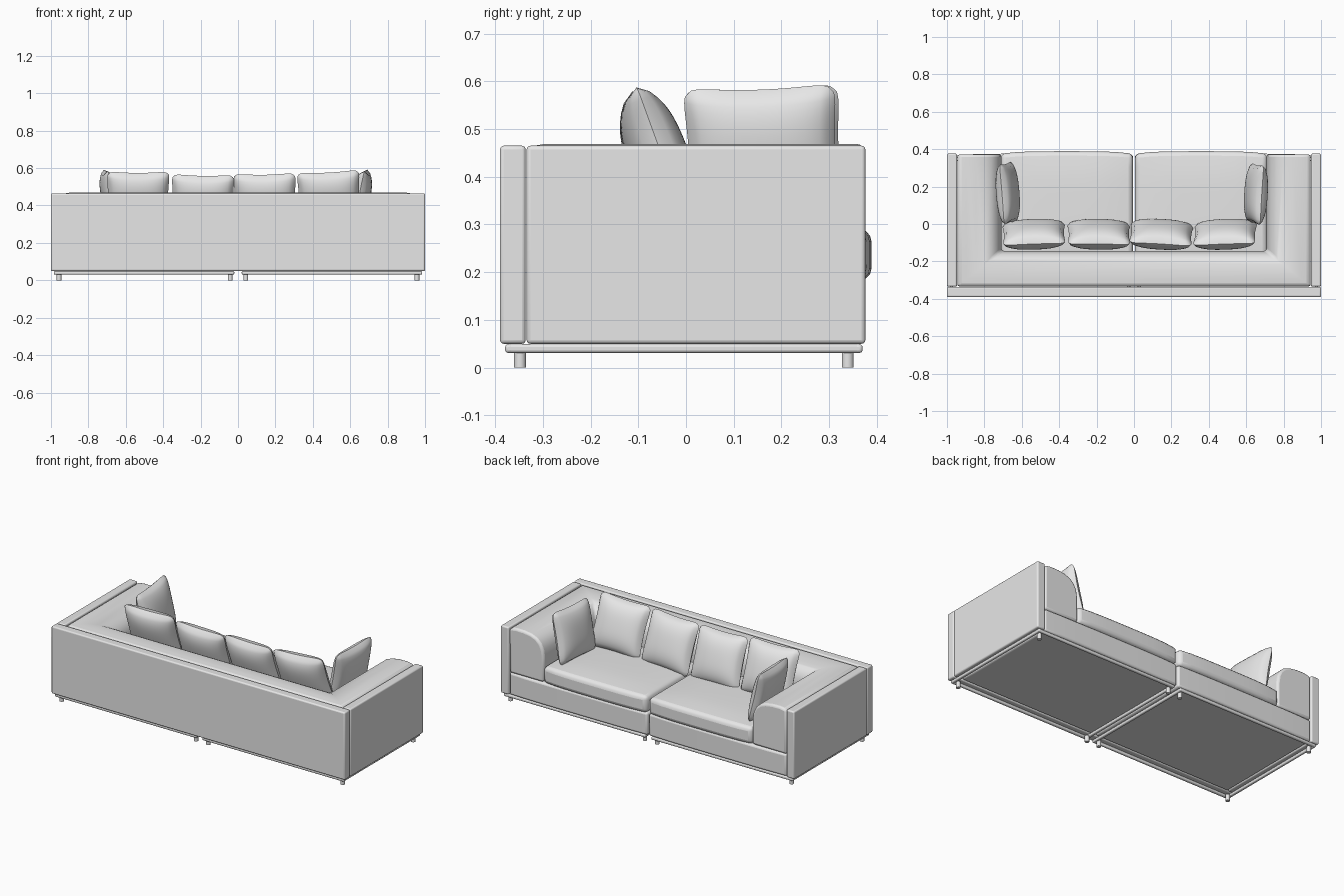
import bpy, bmesh, math
from mathutils import Matrix, Vector

cube = bpy.data.objects.get("Cube")
if cube:
    bpy.data.objects.remove(cube, do_unlink=True)


def make_material(name, rgb):
    mat = bpy.data.materials.new(name)
    mat.use_nodes = True
    mat.diffuse_color = (*rgb, 1)
    mat.node_tree.nodes["Principled BSDF"].inputs["Base Color"].default_value = (*rgb, 1)
    return mat


GREY = make_material("light grey", (0.8, 0.8, 0.8))


def finish(name, bm, bevel=0.0, segments=3):
    """Turn a bmesh into a smooth-shaded object with optional rounded edges."""
    bmesh.ops.recalc_face_normals(bm, faces=bm.faces)
    mesh = bpy.data.meshes.new(name)
    bm.to_mesh(mesh)
    bm.free()
    mesh.materials.append(GREY)
    obj = bpy.data.objects.new(name, mesh)
    bpy.context.collection.objects.link(obj)
    if bevel:
        mod = obj.modifiers.new("Rounded edges", "BEVEL")
        mod.width, mod.segments = bevel, segments
        mod.limit_method, mod.angle_limit = "ANGLE", math.radians(50)
    bpy.ops.object.select_all(action="DESELECT")
    obj.select_set(True)
    bpy.context.view_layer.objects.active = obj
    bpy.ops.object.shade_smooth_by_angle(angle=math.radians(40))
    return obj


def box(name, lo, hi, bevel, crown=0.0, bulge=0.0):
    """Rounded box; crown domes the top and bulge bows the +y face."""
    lo, hi = Vector(lo), Vector(hi)
    mid, half = (lo + hi) / 2, (hi - lo) / 2
    bm = bmesh.new()
    bmesh.ops.create_cube(bm, size=2)
    if crown or bulge:
        flat = [e for e in bm.edges if abs(e.verts[0].co.z - e.verts[1].co.z) < 0.1]
        bmesh.ops.subdivide_edges(bm, edges=flat, cuts=7, use_grid_fill=True)
    for v in bm.verts:
        u, w, t = v.co
        v.co = mid + Vector((u * half.x, w * half.y, t * half.z))
        if t > 0:
            v.co.z += crown * (1 - u ** 4) * (1 - w ** 4)
        if w > 0.99:
            v.co.y += bulge * (1 - u ** 4)
    return finish(name, bm, bevel)


def pillow(name, size, thick, loc, lean, turn, roll=0):
    """Scatter pillow: two puffed sheets with pulled-out corners, standing up."""
    bm = bmesh.new()
    bmesh.ops.create_grid(bm, x_segments=20, y_segments=20, size=1)
    grid = bm.verts[:]
    back = bmesh.ops.duplicate(bm, geom=bm.verts[:] + bm.edges[:] + bm.faces[:])
    back_verts = {g for g in back["geom"] if isinstance(g, bmesh.types.BMVert)}
    for v in grid + list(back_verts):
        u, w = v.co.x, v.co.y
        puff = (max(0, 1 - u ** 4) * max(0, 1 - w ** 4)) ** 0.5
        puff *= 1 - 0.22 * (u * u + w * w)
        side = -1 if v in back_verts else 1
        round_off = 1 - 0.09 * (u * w) ** 8
        px = u * (1 - 0.07 * (1 - w * w)) * round_off
        pz = w * (1 - 0.07 * (1 - u * u)) * round_off
        v.co = (px * size[0] / 2, side * puff * thick / 2, pz * size[1] / 2)
    bmesh.ops.remove_doubles(bm, verts=bm.verts, dist=0.0005)
    obj = finish(name, bm)
    obj.matrix_world = (Matrix.Translation(loc) @ Matrix.Rotation(math.radians(turn), 4, "Z")
                        @ Matrix.Rotation(math.radians(lean), 4, "X")
                        @ Matrix.Rotation(math.radians(roll), 4, "Y"))
    return obj


# Outer shell panels
box("back_panel", (-1, -0.39, 0.05), (1, -0.336, 0.465), 0.008)
for s, side in ((1, "left"), (-1, "right")):
    x0, x1 = sorted((s * 0.946, s))
    box(side + "_side_panel", (x0, -0.334, 0.05), (x1, 0.376, 0.465), 0.008)

    # Base and seat cushion, one per half
    x0, x1 = sorted((s * 0.005, s * 0.944))
    box(side + "_base", (x0, -0.334, 0.05), (x1, 0.37, 0.186), 0.012, 0, 0.006)
    x0, x1 = sorted((s * 0.006, s * 0.712))
    box(side + "_seat_cushion", (x0, -0.19, 0.184), (x1, 0.376, 0.288), 0.024, 0.014, 0.013)

    # Metal frame rails
    x0, x1 = sorted((s * 0.02, s * 0.985))
    for y, end in ((-0.37, "back"), (0.361, "front")):
        box(f"{side}_{end}_rail", (x0, y - 0.009, 0.031), (x1, y + 0.009, 0.049), 0.006)
    for x, end in ((x0 + 0.009, "a"), (x1 - 0.009, "b")):
        box(f"{side}_cross_rail_{end}", (x - 0.009, -0.375, 0.031), (x + 0.009, 0.366, 0.049), 0.006)

    # Round feet
    for x in (0.042, 0.957):
        for y in (-0.348, 0.339):
            bm = bmesh.new()
            bmesh.ops.create_cone(bm, cap_ends=True, segments=20, radius1=0.0125, radius2=0.0125,
                                  depth=0.036, matrix=Matrix.Translation((s * x, y, 0.018)))
            finish(side + "_foot", bm)

# Wrap-around arm and back cushion: one profile swept with mitred corners
profile = [(0, 0.186), (0, 0.45), (0.03, 0.463), (0.2, 0.469), (0.42, 0.468), (0.62, 0.461),
           (0.78, 0.446), (0.9, 0.42), (0.97, 0.385), (1, 0.34), (1, 0.2), (0.97, 0.186)]
ARM, BACK = 0.235, 0.19
bm = bmesh.new()
rings = []
for sx, front in ((-1, True), (-1, False), (1, False), (1, True)):
    rings.append([bm.verts.new((sx * (0.944 - d * ARM), 0.372 if front else -0.334 + d * BACK, z))
                  for d, z in profile])
n = len(profile)
for a, b in zip(rings, rings[1:]):
    for i in range(n):
        bm.faces.new((a[i], a[(i + 1) % n], b[(i + 1) % n], b[i]))
bm.faces.new(rings[0])
bm.faces.new(rings[-1])
finish("arm_and_back_cushion", bm, 0.018)

# Scatter pillows: four along the back, one against each arm
back_row = [(-0.535, 0.432, 2, 0), (-0.188, 0.416, -1, 1), (0.146, 0.422, -3, -1), (0.487, 0.434, 3, -3)]
for i, (x, z, turn, roll) in enumerate(back_row):
    pillow(f"back_pillow_{i + 1}", (0.345, 0.325), 0.125, (x, -0.055, z), 20, turn, roll)
pillow("right_arm_pillow", (0.335, 0.32), 0.105, (-0.675, 0.165, 0.437), 12, -86, 2)
pillow("left_arm_pillow", (0.33, 0.32), 0.105, (0.652, 0.16, 0.437), 12, 87, -2)
